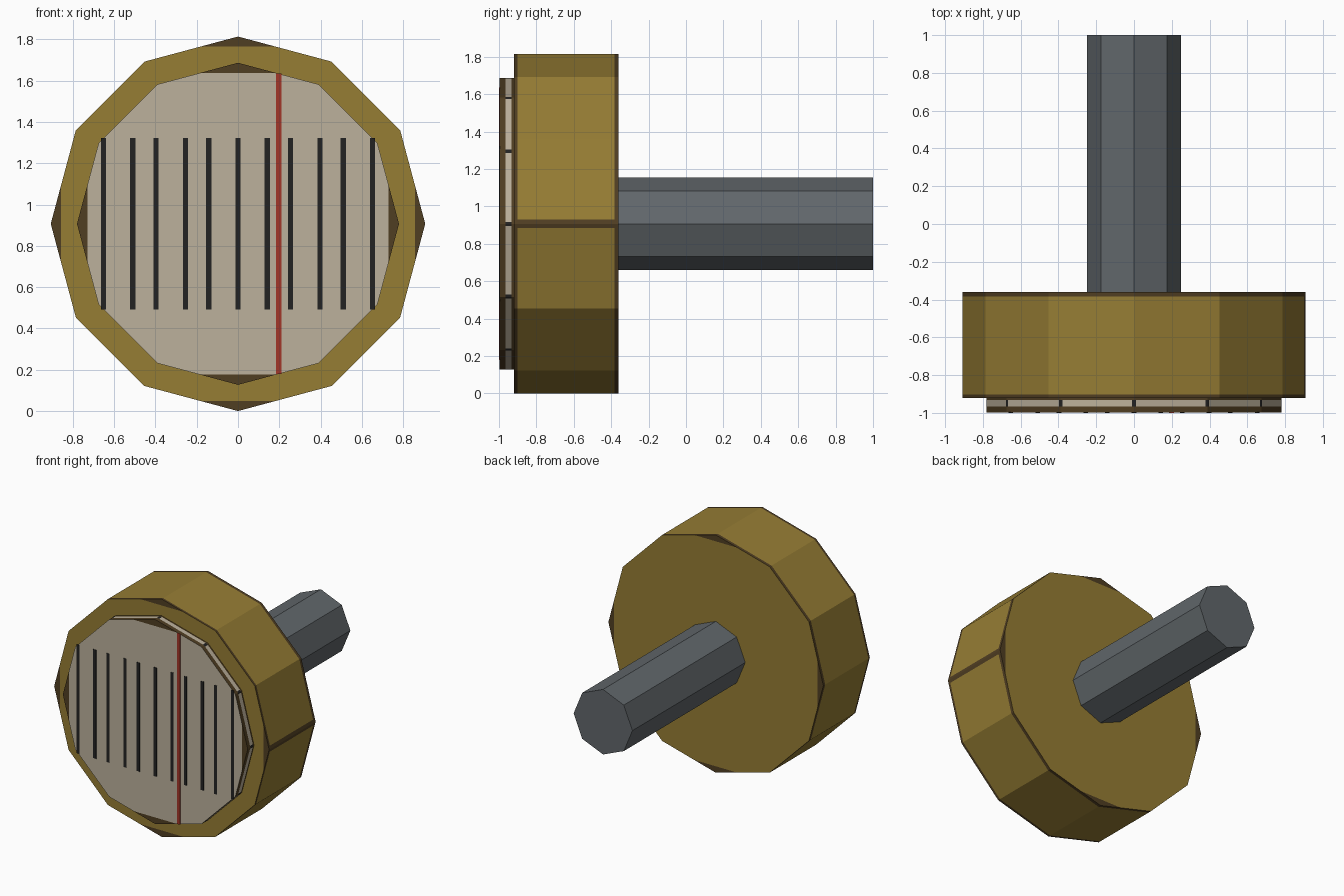
import bpy, bmesh, math
from mathutils import Vector

if "Cube" in bpy.data.objects:
    bpy.data.objects.remove(bpy.data.objects["Cube"])

ZC = 0.907  # height of the turning axis


def lin(c):
    c /= 255
    return c / 12.92 if c <= 0.04045 else ((c + 0.055) / 1.055) ** 2.4


def material(name, r, g, b):
    m = bpy.data.materials.new(name)
    m.diffuse_color = (lin(r), lin(g), lin(b), 1)
    m.use_nodes = True
    m.node_tree.nodes["Principled BSDF"].inputs["Base Color"].default_value = m.diffuse_color
    return m


GOLD = material("aged gold", 150, 125, 52)
BROWN = material("dark brown", 80, 62, 34)
CREAM = material("cream", 188, 177, 156)
BLACK = material("black", 34, 34, 34)
RED = material("red", 162, 54, 40)
GREY = material("steel grey", 97, 103, 107)


def prism(sides, radius, ys):
    """Closed prism along y, with one ring of vertices per y value."""
    bm = bmesh.new()
    rings = [[bm.verts.new((radius * math.cos(2 * math.pi * i / sides), y,
                            radius * math.sin(2 * math.pi * i / sides)))
              for i in range(sides)] for y in ys]
    for a, b in zip(rings, rings[1:]):
        for i in range(sides):
            j = (i + 1) % sides
            bm.faces.new((a[i], a[j], b[j], b[i]))
    bm.faces.new(rings[0])
    bm.faces.new(rings[-1])
    bmesh.ops.recalc_face_normals(bm, faces=bm.faces)
    return bm


def cut(bm, test, point, normal):
    """Slice only the faces that pass the test."""
    faces = [f for f in bm.faces if test(f)]
    edges = {e for f in faces for e in f.edges}
    verts = {v for f in faces for v in f.verts}
    bmesh.ops.bisect_plane(bm, geom=faces + list(edges) + list(verts),
                           plane_co=point, plane_no=normal)


def finish(bm, name, mats):
    me = bpy.data.meshes.new(name)
    bm.to_mesh(me)
    bm.free()
    for m in mats:
        me.materials.append(m)
    ob = bpy.data.objects.new(name, me)
    ob.location.z = ZC
    bpy.context.collection.objects.link(ob)
    return ob


def trimmed_disc(name, radius, ys, corner, seams, half, mats):
    """Twelve-sided disc with trimmed rims, cap corners and side seams."""
    bm = prism(12, radius, ys)
    is_cap = lambda f: abs(f.normal.y) > 0.9
    # corner triangles on both caps
    for n in (Vector((1, 0, 0)), Vector((-1, 0, 0)),
              Vector((0, 0, 1)), Vector((0, 0, -1))):
        cut(bm, is_cap, n * corner, n)
    # narrow seams along the chosen side corners
    dirs = [Vector((math.cos(a), 0, math.sin(a)))
            for a in (math.radians(30 * k) for k in seams)]
    for d in dirs:
        t = Vector((-d.z, 0, d.x))
        near = lambda f: (not is_cap(f)
                          and f.calc_center_median().dot(d) > radius * 0.8)
        for s in (-half, half):
            cut(bm, near, t * s, t)
    # colour by position
    for f in bm.faces:
        c = f.calc_center_bounds()
        if is_cap(f):
            f.material_index = int(max(abs(c.x), abs(c.z)) > corner)
        else:
            rim = c.y < ys[1] or c.y > ys[2]
            seam = any(c.dot(d) > radius * 0.9
                       and abs(c.dot(Vector((-d.z, 0, d.x)))) < half
                       for d in dirs)
            f.material_index = 1 if rim else (2 if seam else 0)
    return finish(bm, name, mats)


# main drum, with one seam on the right side
trimmed_disc("drum", 0.907, (-0.92, -0.902, -0.383, -0.36), 0.858,
             [0], 0.023, [GOLD, BROWN, BROWN])

# face plate, with a dark tick at every corner of its edge
trimmed_disc("face_plate", 0.78, (-0.997, -0.965, -0.932, -0.92), 0.73,
             range(12), 0.011, [CREAM, BROWN, BLACK])

# shaft
finish(prism(8, 0.248, (-0.38, 1.0)), "shaft", [GREY])


def stripe(name, x, width, half_height, mat):
    """Thin painted line on the face plate."""
    bm = bmesh.new()
    bmesh.ops.create_cube(bm, size=1)
    for v in bm.verts:
        v.co = (x + v.co.x * width, -0.9975 + v.co.y * 0.005,
                v.co.z * 2 * half_height)
    finish(bm, name, [mat])


# scale lines and the red pointer line
for i, x in enumerate((-0.652, -0.51, -0.397, -0.255, -0.142, 0,
                       0.142, 0.255, 0.397, 0.51, 0.652)):
    stripe(f"scale_line_{i + 1}", x, 0.025, 0.415, BLACK)
stripe("pointer_line", 0.198, 0.026, 0.728, RED)
